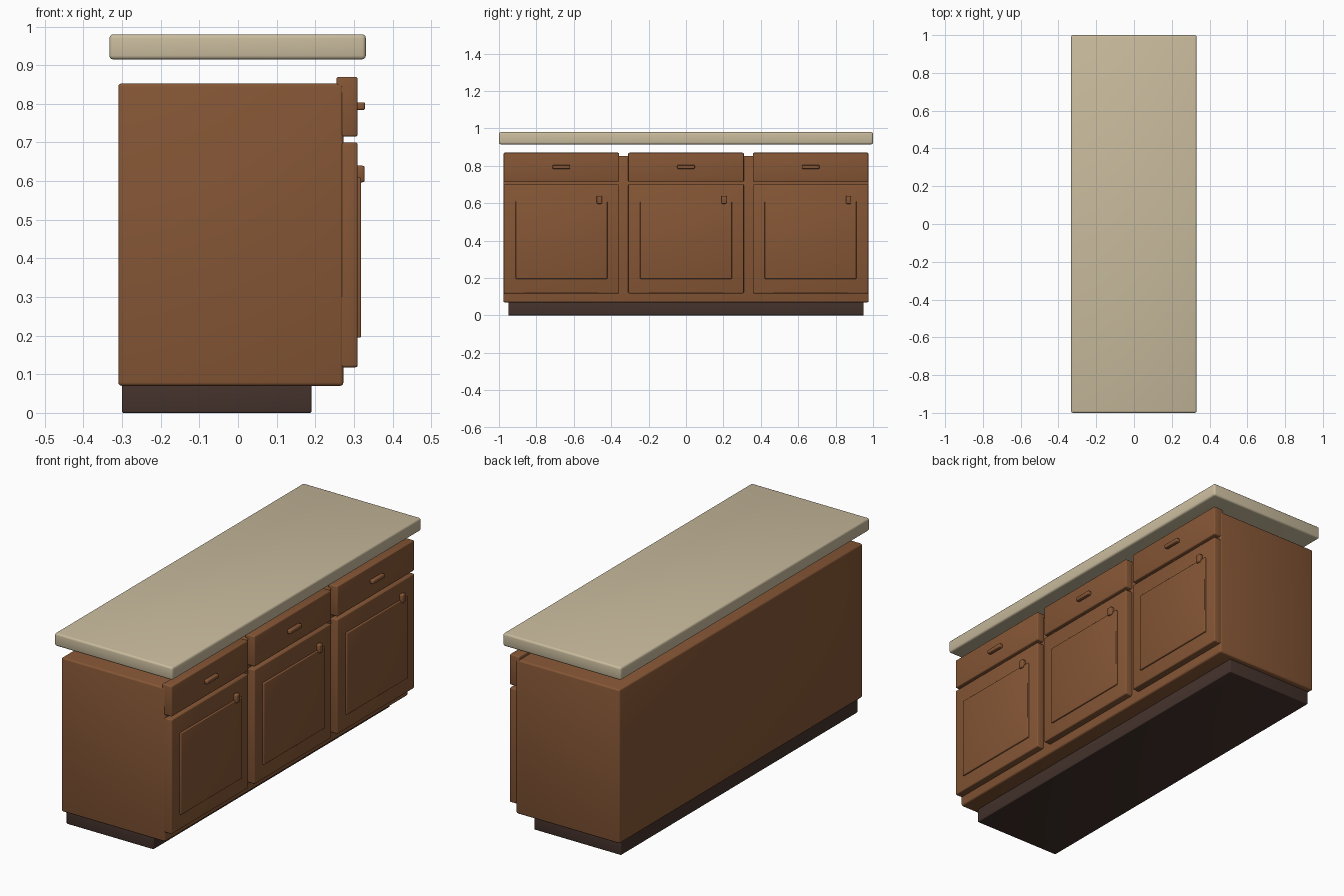
import bpy
import bmesh
import math

old = bpy.data.objects.get("Cube")
if old:
    bpy.data.objects.remove(old, do_unlink=True)


def material(name, rgb):
    mat = bpy.data.materials.new(name)
    mat.use_nodes = True
    mat.diffuse_color = (*rgb, 1)
    mat.node_tree.nodes["Principled BSDF"].inputs["Base Color"].default_value = (*rgb, 1)
    return mat


wood = material("brown wood", (0.235, 0.093, 0.036))
stone = material("beige stone", (0.584, 0.497, 0.337))
dark = material("dark brown base", (0.058, 0.032, 0.025))


def box(name, x, y, z, mat, bevel):
    """Rounded box spanning the (low, high) pairs x, y and z."""
    bm = bmesh.new()
    bmesh.ops.create_cube(bm, size=1)
    for v in bm.verts:
        for axis, (low, high) in enumerate((x, y, z)):
            v.co[axis] = high if v.co[axis] > 0 else low
    bmesh.ops.bevel(bm, geom=bm.edges[:], offset=bevel, segments=3,
                    profile=0.5, affect='EDGES')
    mesh = bpy.data.meshes.new(name)
    bm.to_mesh(mesh)
    bm.free()
    mesh.materials.append(mat)
    obj = bpy.data.objects.new(name, mesh)
    bpy.context.collection.objects.link(obj)
    bpy.ops.object.select_all(action='DESELECT')
    obj.select_set(True)
    bpy.context.view_layer.objects.active = obj
    bpy.ops.object.shade_smooth_by_angle(angle=math.radians(35))
    return obj


def span(centre, width):
    return (centre - width / 2, centre + width / 2)


# Carcass, recessed base and worktop
box("toe_kick", (-0.30, 0.19), span(0, 1.9), (0, 0.08), dark, 0.004)
box("cabinet_body", (-0.31, 0.273), span(0, 1.954), (0.07, 0.853), wood, 0.009)
box("countertop", (-0.333, 0.331), span(0, 2), (0.915, 0.98), stone, 0.01)

# Three bays, each with a drawer above a panelled door
for side, y in (("right", -0.666), ("middle", 0), ("left", 0.666)):
    box(side + "_drawer", (0.255, 0.31), span(y, 0.618), (0.715, 0.87), wood, 0.006)
    box(side + "_drawer_handle", (0.3, 0.329), span(y, 0.094), (0.784, 0.804), wood, 0.005)
    box(side + "_door", (0.255, 0.31), span(y, 0.618), (0.118, 0.70), wood, 0.006)
    box(side + "_door_panel", (0.3, 0.319), span(y, 0.49), (0.195, 0.61), wood, 0.004)
    box(side + "_door_knob", (0.3, 0.328), span(y + 0.203, 0.029), (0.597, 0.64), wood, 0.006)
